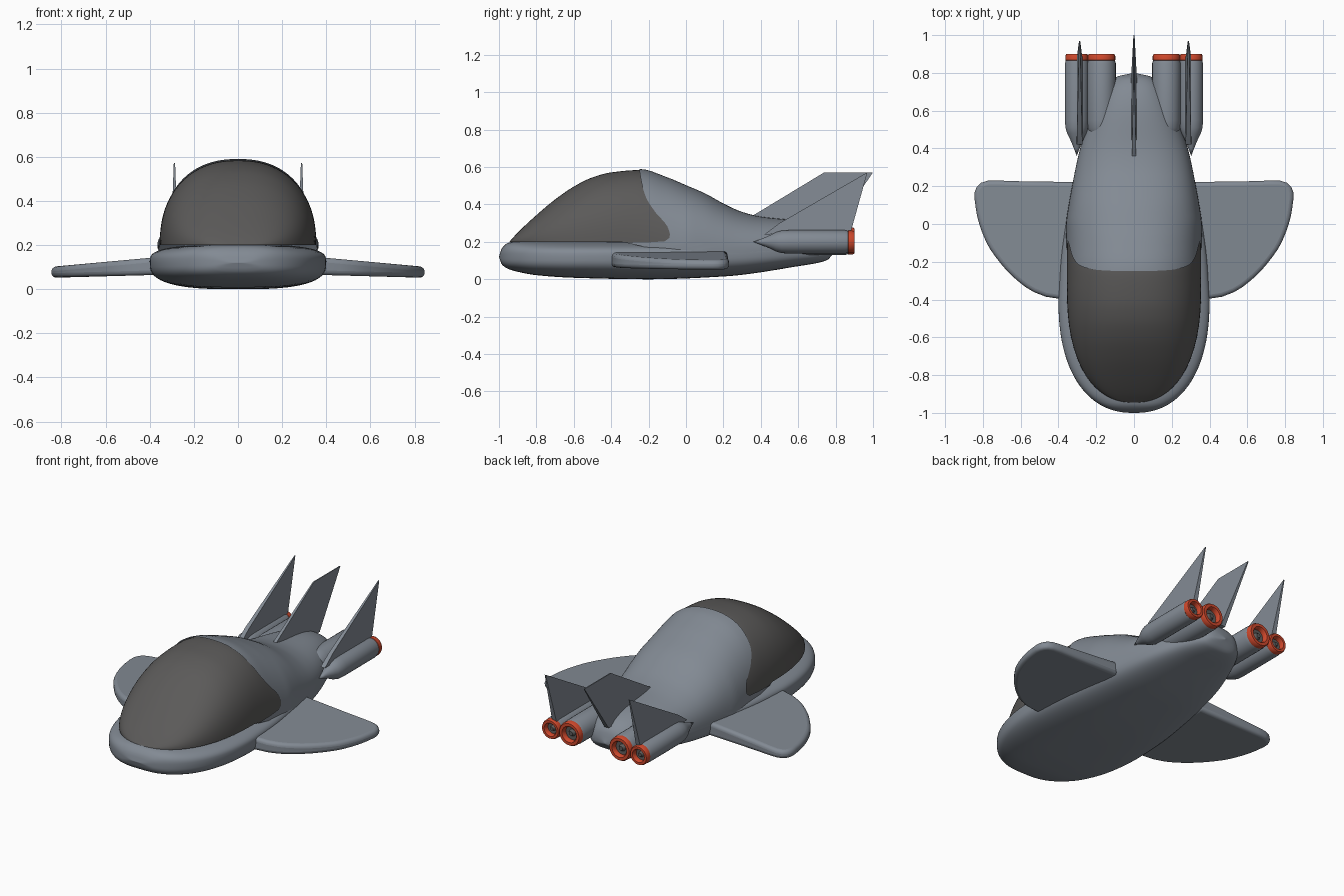
import bpy, bmesh, math

if "Cube" in bpy.data.objects:
    bpy.data.objects.remove(bpy.data.objects["Cube"])

def material(name, rgb):
    m = bpy.data.materials.new(name)
    m.diffuse_color = (*rgb, 1)
    m.use_nodes = True
    m.node_tree.nodes["Principled BSDF"].inputs["Base Color"].default_value = m.diffuse_color
    return m

GREY = material("blue_grey_hull", (0.225, 0.255, 0.295))
GLASS = material("dark_grey_glass", (0.105, 0.102, 0.100))
RED = material("red_orange_trim", (0.62, 0.065, 0.025))

# ---------- helpers ----------
def curve(pts, v):
    """Smooth interpolation through (key, value) pairs."""
    if v <= pts[0][0]: return pts[0][1]
    if v >= pts[-1][0]: return pts[-1][1]
    def slope(i):
        if i == 0 or i == len(pts) - 1:
            return 0
        d0 = (pts[i][1] - pts[i-1][1]) / (pts[i][0] - pts[i-1][0])
        d1 = (pts[i+1][1] - pts[i][1]) / (pts[i+1][0] - pts[i][0])
        return 0 if d0 * d1 <= 0 else 2 * d0 * d1 / (d0 + d1)
    for i in range(len(pts) - 1):
        (a, p), (b, q) = pts[i], pts[i+1]
        if v <= b:
            h = b - a
            t = (v - a) / h
            m0 = slope(i) if i else (q - p) / h
            m1 = slope(i+1) if i < len(pts) - 2 else (q - p) / h
            return ((2*t**3 - 3*t*t + 1) * p + (t**3 - 2*t*t + t) * h * m0
                    + (3*t*t - 2*t**3) * q + (t**3 - t*t) * h * m1)

def sp(v, n):
    return math.copysign(abs(v) ** (2 / n), v) if abs(v) > 1e-9 else 0.0

def finish(bm, name, mat, angle=40):
    bmesh.ops.remove_doubles(bm, verts=bm.verts, dist=0.0004)
    bmesh.ops.recalc_face_normals(bm, faces=bm.faces)
    me = bpy.data.meshes.new(name)
    bm.to_mesh(me)
    bm.free()
    ob = bpy.data.objects.new(name, me)
    bpy.context.collection.objects.link(ob)
    me.materials.append(mat)
    bpy.ops.object.select_all(action='DESELECT')
    ob.select_set(True)
    bpy.context.view_layer.objects.active = ob
    bpy.ops.object.shade_smooth_by_angle(angle=math.radians(angle))
    return ob

def grid(name, f, nu, nv, mat, angle=40):
    bm = bmesh.new()
    g = [[bm.verts.new(f(i / nu, j / nv)) for j in range(nv + 1)] for i in range(nu + 1)]
    for i in range(nu):
        for j in range(nv):
            bm.faces.new((g[i][j], g[i+1][j], g[i+1][j+1], g[i][j+1]))
    return finish(bm, name, mat, angle)

def lathe(name, prof, x, z, mat):
    n = len(prof) - 1
    def f(u, v):
        y, r = prof[round(u * n)]
        a = 2 * math.pi * v
        return (x + r * math.cos(a), y, z + r * math.sin(a))
    return grid(name, f, n, 28, mat)

# ---------- fuselage dimensions along y ----------
AFT_W = [(-.4, .4), (-.2, .388), (0, .362), (.2, .328), (.4, .285), (.6, .215),
         (.72, .155), (.78, .09), (.8, 0)]
TOP = [(-.945, .2), (-.9, .25), (-.8, .345), (-.7, .43), (-.6, .5), (-.5, .55), (-.4, .577),
       (-.25, .59), (-.1, .545), (0, .503), (.1, .46), (.2, .405), (.3, .36), (.4, .335),
       (.6, .312), (.7, .285), (.77, .235), (.8, .16)]
BOTTOM = [(-1, .12), (-.985, .08), (-.95, .055), (-.9, .04), (-.8, .022), (-.6, .008), (-.2, 0),
          (.2, .015), (.6, .07), (.75, .1), (.8, .155)]
SHELF = [(-1, .12), (-.985, .165), (-.95, .195), (-.9, .203), (.5, .2), (.75, .19), (.8, .16)]

def hull_w(y):
    if y < -.4:
        return .4 * max(0, 1 - ((-.4 - y) / .6) ** 2.3) ** (1 / 2.3)
    return curve(AFT_W, y)

def dome_w(y):
    if y < -.35:
        return .36 * max(0, 1 - ((-.35 - y) / .595) ** 2.3) ** (1 / 2.3)
    return curve([(-.35, .36), (0, .36)], y) if y < 0 else min(.36, hull_w(y))

def dome(y, t, scale=1.0):
    base = curve([(-.35, .2), (0, .14), (.6, .145), (.8, .158)], y)
    return (scale * dome_w(y) * sp(math.cos(t), 2.3), y,
            base + scale * (curve(TOP, y) - base) * sp(math.sin(t), 2.3))

# rear edge of the glass, by relative height
EDGE = [(0, -.32), (.05, -.24), (.12, -.12), (.22, -.085), (.34, -.1), (.5, -.17), (.65, -.215),
        (.85, -.24), (1, -.25)]
def edge(t):
    return curve(EDGE, sp(max(0, math.sin(t)), 2.3))

# ---------- fuselage ----------
def hull(u, v):
    y = -.1 - .9 * math.cos(math.pi * u)
    t = 2 * math.pi * v
    s = math.sin(t)
    zc = curve([(-1, .12), (0, .13), (.8, .158)], y)
    h = curve(SHELF, y) - zc if s > 0 else zc - curve(BOTTOM, y)
    return (hull_w(y) * sp(math.cos(t), 3), y, zc + h * sp(s, 3))
grid("lower_hull", hull, 72, 72, GREY, 60)

def glass(u, v):
    t = math.pi * v
    return dome(-.945 + (edge(t) + .03 + .945) * u ** 1.8, t, .985)
grid("canopy", glass, 40, 64, GLASS, 60)

def rear(u, v):
    t = math.pi * v
    k = 1 - (1 - u) ** 1.6
    return dome(edge(t) + (.8 - edge(t)) * k, t)
grid("upper_hull", rear, 48, 64, GREY, 60)

# ---------- flat parts: wings and fins ----------
def plate(name, pts, low, high, bevel=0):
    """Closed outline; low and high map an outline point to the two faces."""
    bm = bmesh.new()
    a = [bm.verts.new(low(*p)) for p in pts]
    b = [bm.verts.new(high(*p)) for p in pts]
    bm.faces.new(a)
    bm.faces.new(b)
    for i in range(len(pts)):
        j = (i + 1) % len(pts)
        bm.faces.new((a[i], a[j], b[j], b[i]))
    ob = finish(bm, name, GREY)
    if bevel:
        m = ob.modifiers.new("round_edges", 'BEVEL')
        m.width, m.segments = bevel, 4
        m.limit_method, m.angle_limit = 'ANGLE', math.radians(50)
        m.use_clamp_overlap = False
    return ob

LEAD = [(-.41, .3), (-.4, .4), (-.37, .51), (-.31, .605), (-.21, .705), (-.09, .785), (.05, .832),
        (.14, .845)]
WING = [(curve(LEAD, -.41 + .55 * i / 22), -.41 + .55 * i / 22) for i in range(23)]
WING += [(.843, .17), (.832, .197), (.81, .218), (.775, .229), (.72, .23), (.6, .226), (.3, .222)]

FIN_MID = [(.34, .33), (.74, .572), (1.0, .572), (.78, .25), (.5, .25)]
FIN_SIDE = [(.42, .24), (.5, .3), (.97, .572), (.88, .25)]

def fin(name, pts, x):
    half = lambda z: .003 + .011 * max(0, (.572 - z) / .3)
    plate(name, pts, lambda y, z: (x - half(z), y, z), lambda y, z: (x + half(z), y, z))

for side, s in (("left", -1), ("right", 1)):
    plate(side + "_wing", WING,
          lambda x, y: (s * x, y, .064 - .012 * (x - .4) / .44),
          lambda x, y: (s * x, y, .142 - .04 * (x - .4) / .44), .021)
    fin(side + "_fin", FIN_SIDE, s * .288)
    # engines: pod, red ring and dark nozzle
    for kind, x, z, r in (("inner", .172, .205, .073), ("outer", .303, .2, .06)):
        tag = side + "_" + kind
        lathe(tag + "_pod", [(.36, 0), (.4, r * .25), (.45, r * .6), (.48, r * .85), (.51, r),
                             (.55, r * 1.04), (.85, r * 1.04), (.866, r * .97), (.866, r * .6)],
              s * x, z, GREY)
        lathe(tag + "_ring", [(.862, r * .9), (.868, r), (.89, r), (.9, r * .92), (.9, r * .68),
                              (.893, r * .6), (.862, r * .58)], s * x, z, RED)
        lathe(tag + "_nozzle", [(.87, r * .62), (.868, r * .3), (.885, r * .18), (.885, 0)],
              s * x, z, GLASS)
fin("centre_fin", FIN_MID, 0)
